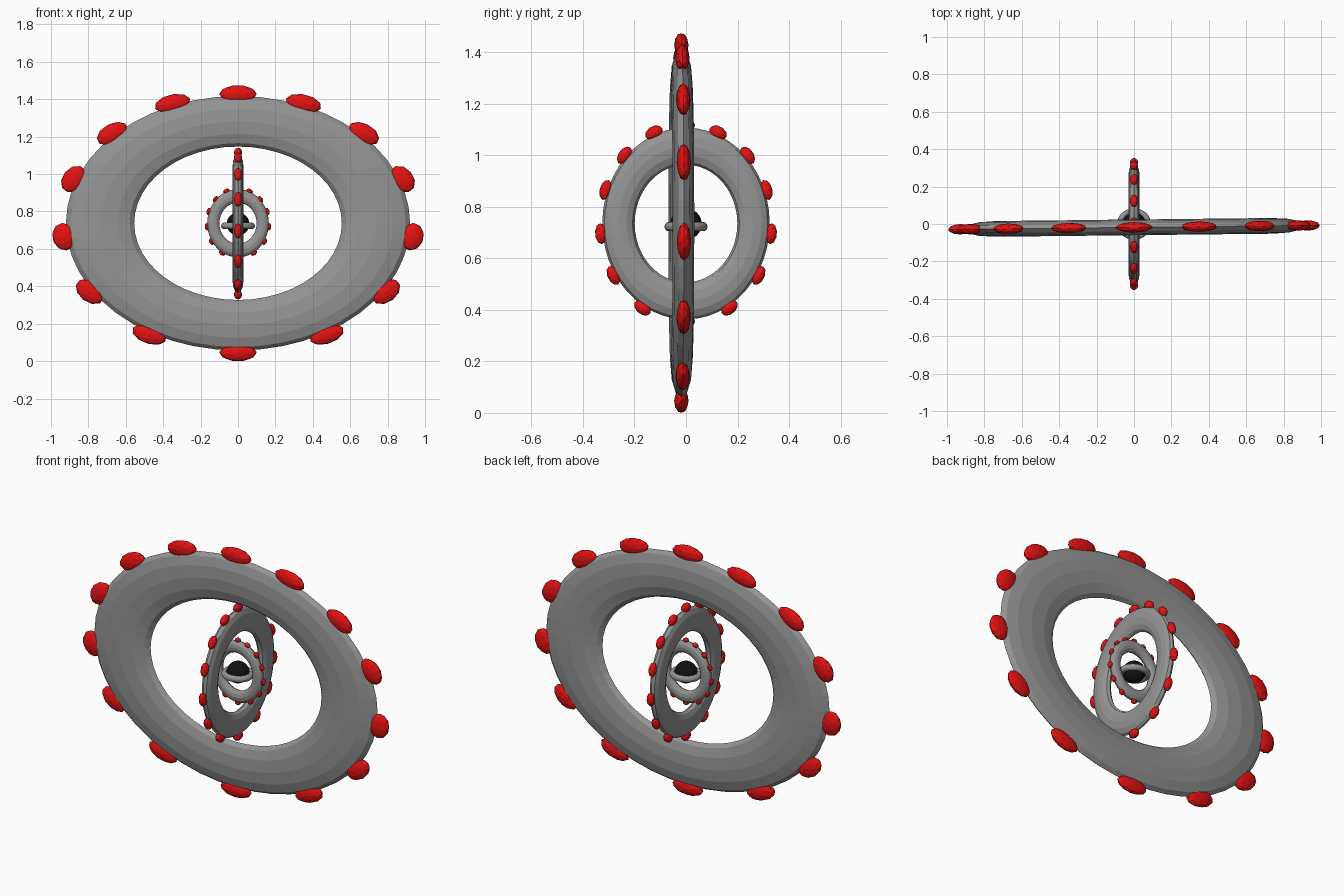
import bpy, math
from mathutils import Matrix, Vector

if "Cube" in bpy.data.objects:
    bpy.data.objects.remove(bpy.data.objects["Cube"])


def material(name, rgb):
    m = bpy.data.materials.new(name)
    m.diffuse_color = (*rgb, 1)
    m.use_nodes = True
    m.node_tree.nodes["Principled BSDF"].inputs["Base Color"].default_value = m.diffuse_color
    return m


GREY = material("ring grey", (0.30, 0.30, 0.30))
RED = material("bulb red", (0.78, 0.006, 0.006))
BLACK = material("core black", (0.006, 0.006, 0.006))

# Bulb angles down one half of a ring; the others are mirrored
HALF = [68, 44, 20, -6, -32, -59.5]
ANGLES = [90, -90] + HALF + [180 - a for a in HALF]


def finish(name, mat, matrix):
    ob = bpy.context.object
    ob.name = name
    ob.data.transform(matrix)
    ob.data.materials.append(mat)
    return ob


def ring(name, place, sx, sy, half, minor=0.2475, bulb_half=0):
    """Stretched torus in its local XY plane, with bulbs around the outer rim."""
    bpy.ops.mesh.primitive_torus_add(major_segments=48, minor_segments=12,
                                     major_radius=1, minor_radius=minor)
    finish(name, GREY, place @ Matrix.Diagonal((sx, sy, half / minor, 1)))
    if not bulb_half:
        return
    for i, a in enumerate(ANGLES):
        bpy.ops.mesh.primitive_ico_sphere_add(subdivisions=2, radius=1)
        local = (Matrix.Diagonal((sx, sy, 1, 1))
                 @ Matrix.Rotation(math.radians(a), 4, 'Z')
                 @ Matrix.Translation((1.266, 0, 0))
                 @ Matrix.Diagonal((0.088, 0.136, bulb_half, 1)))
        finish(f"{name}_bulb_{i + 1}", RED, place @ local)


def at(x, y, z):
    return Matrix.Translation(Vector((x, y, z)))


upright = Matrix.Rotation(math.pi / 2, 4, 'X')
quarter = Matrix.Rotation(math.pi / 2, 4, 'Z')
tilt = Matrix.Rotation(0.011, 4, 'Z')

# Nested rings, outermost first
ring("outer_ring", at(0, -0.018, 0.737) @ tilt @ upright,
     0.7375, 0.545, 0.042, bulb_half=0.028)
ring("middle_ring", at(0, 0, 0.735) @ quarter @ upright,
     0.262, 0.300, 0.030, minor=0.24, bulb_half=0.022)
ring("inner_ring", at(0, 0, 0.737) @ upright,
     0.132, 0.146, 0.024, bulb_half=0.015)
ring("core_ring", at(0, 0, 0.723), 0.074, 0.068, 0.018, minor=0.23)

# Dark ball at the centre
bpy.ops.mesh.primitive_uv_sphere_add(segments=32, ring_count=16, radius=0.061)
finish("core_ball", BLACK, at(0, 0, 0.733))
bpy.ops.object.shade_smooth()
